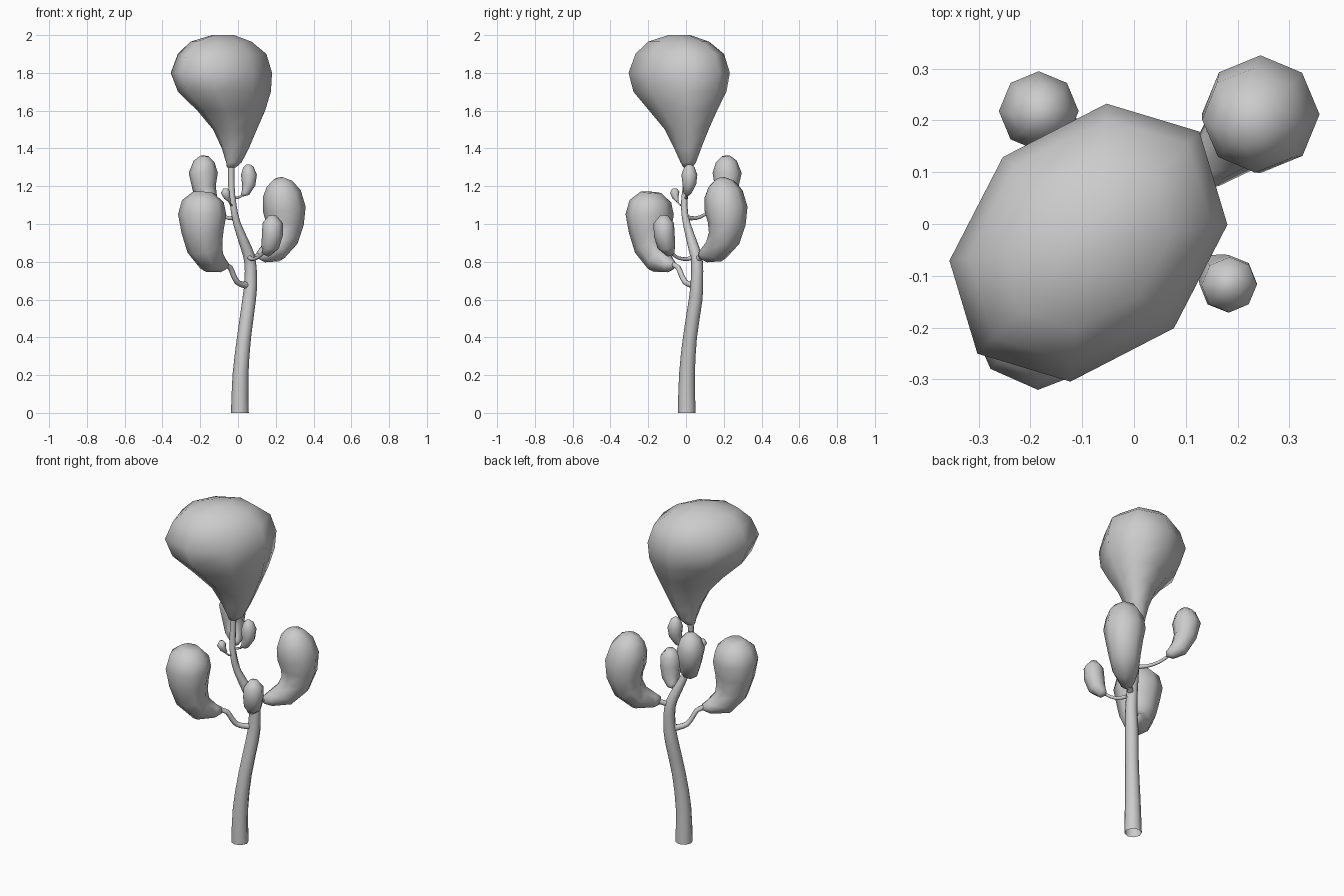
import bpy, bmesh, math
from mathutils import Vector

cube = bpy.data.objects.get("Cube")
if cube:
    bpy.data.objects.remove(cube, do_unlink=True)

grey = bpy.data.materials.new("plain_grey")
grey.use_nodes = True
COLOUR = (0.6, 0.6, 0.6, 1)
grey.diffuse_color = COLOUR
grey.node_tree.nodes["Principled BSDF"].inputs["Base Color"].default_value = COLOUR

UP = Vector((0, 0, 1))


def smoothed(path):
    """Insert a spline point midway between neighbouring stations."""
    pts = [Vector(p) for p in path]
    result = [pts[0]]
    for i in range(len(pts) - 1):
        before, a, b, after = pts[max(i - 1, 0)], pts[i], pts[i + 1], pts[min(i + 2, len(pts) - 1)]
        result += [(a + b) * 0.5625 - (before + after) * 0.0625, b]
    return result


def loft(name, path, heading, sides=8, stretch=(1, 1), level=False, base=True):
    """Skin rings along a path of (x, y, z, radius); stretch is along / across the heading."""
    heading = Vector((*heading, 0)).normalized()
    across = UP.cross(heading)
    points = [Vector(p[:3]) for p in path]
    bm = bmesh.new()
    rings = []
    for i, (point, station) in enumerate(zip(points, path)):
        tangent = points[min(i + 1, len(points) - 1)] - points[max(i - 1, 0)]
        tangent = UP if level else (tangent - across * tangent.dot(across)).normalized()
        along = across.cross(tangent)
        ring = []
        for k in range(sides):
            a = math.tau * k / sides
            offset = along * math.cos(a) * stretch[0] + across * math.sin(a) * stretch[1]
            ring.append(bm.verts.new(point + offset * station[3]))
        rings.append(ring)
    for low, high in zip(rings, rings[1:]):
        for k in range(sides):
            n = (k + 1) % sides
            bm.faces.new((low[k], low[n], high[n], high[k]))
    bm.faces.new(rings[-1])
    if base:
        bm.faces.new(rings[0][::-1])
    bmesh.ops.recalc_face_normals(bm, faces=bm.faces)
    mesh = bpy.data.meshes.new(name)
    bm.to_mesh(mesh)
    bm.free()
    mesh.materials.append(grey)
    obj = bpy.data.objects.new(name, mesh)
    bpy.context.collection.objects.link(obj)
    bpy.ops.object.select_all(action="DESELECT")
    obj.select_set(True)
    bpy.context.view_layer.objects.active = obj
    bpy.ops.object.shade_smooth_by_angle(angle=math.radians(70))


def radial(name, heading, profile, shift=0, **options):
    """Loft a (distance, height, radius) profile in the upright plane of the heading."""
    d = Vector((*heading, 0)).normalized()
    side = UP.cross(d) * shift
    path = [(d.x * u + side.x, d.y * u + side.y, z, r) for u, z, r in profile]
    loft(name, path, heading, **options)


BACK_LEFT, FRONT_RIGHT = (1, 1), (-1, -1)
BACK_RIGHT, FRONT_LEFT = (-1, 1), (1, -1)

# Trunk, open underneath
loft("trunk", smoothed([(.01, .004, 0, .047), (.013, .005, .2, .042), (.032, .021, .4, .037),
                        (.059, .051, .6, .036), (.068, .058, .7, .033), (.064, .058, .8, .031),
                        (.045, .042, .87, .029), (-.005, .004, 1, .02), (-.025, -.01, 1.1, .017),
                        (-.035, 0, 1.2, .017), (-.035, .01, 1.33, .016)]), BACK_LEFT, base=False)

# Main crown
loft("crown", [(-.035, .01, 1.3, .025), (-.022, .012, 1.325, .042), (-.014, .009, 1.4, .074),
               (-.016, .004, 1.5, .12), (-.036, -.015, 1.6, .186), (-.072, -.032, 1.7, .255),
               (-.088, -.036, 1.8, .278), (-.084, -.033, 1.9, .243), (-.09, -.04, 1.965, .168),
               (-.08, -.035, 2, .06)], BACK_LEFT, stretch=(1.09, .84), level=True)

# Large bean-shaped side crowns
radial("back_left_crown", BACK_LEFT,
       [(.135, .835, .022), (.17, .838, .042), (.25, .862, .07), (.308, .925, .086),
        (.328, 1, .1), (.323, 1.08, .114), (.305, 1.16, .102), (.288, 1.212, .07),
        (.278, 1.237, .032)], shift=-.023)
radial("front_right_crown", FRONT_RIGHT,
       [(.09, .785, .018), (.125, .783, .038), (.2, .805, .07), (.25, .875, .09),
        (.267, .96, .105), (.27, 1.05, .12), (.265, 1.12, .104), (.26, 1.167, .052)],
       shift=.002, stretch=(1.03, 1.1))

# Smaller side crowns
radial("back_right_crown", BACK_RIGHT,
       [(.175, 1.087, .014), (.2, 1.09, .032), (.245, 1.122, .051), (.277, 1.19, .062),
        (.284, 1.27, .077), (.278, 1.33, .056), (.274, 1.36, .022)], shift=-.024)
radial("front_left_crown", FRONT_LEFT,
       [(.145, .85, .012), (.165, .852, .029), (.195, .885, .046), (.21, .945, .053),
        (.213, 1.005, .051), (.21, 1.045, .02)], shift=.047, stretch=(1.04, 1.06))
loft("upper_bud", [(.02, .005, 1.152, .008), (.04, .008, 1.165, .022), (.056, .018, 1.21, .036),
                   (.058, .018, 1.26, .042), (.055, .018, 1.3, .028), (.053, .018, 1.315, .01)],
     (1, 0))
loft("tiny_bud", [(-.045, -.045, 1.12, .007), (-.058, -.055, 1.14, .017),
                  (-.066, -.06, 1.168, .025), (-.066, -.06, 1.188, .012)], FRONT_RIGHT)

# Branches from the trunk to each side crown
radial("front_right_branch", FRONT_RIGHT,
       smoothed([(-.09, .675, .022), (-.04, .678, .017), (.005, .692, .015), (.035, .73, .014),
                 (.06, .77, .014), (.11, .79, .014)]))
radial("back_left_branch", BACK_LEFT,
       smoothed([(.07, .815, .02), (.11, .82, .016), (.15, .837, .014), (.2, .85, .014)]),
       shift=-.01)
loft("front_left_branch",
     smoothed([(.055, .045, .83, .014), (.07, .01, .815, .011), (.1, -.04, .82, .009),
               (.13, -.075, .845, .009), (.15, -.09, .87, .009)]), FRONT_LEFT)
loft("back_right_branch",
     smoothed([(-.01, .005, 1.035, .013), (-.045, .05, 1.03, .01),
               (-.09, .1, 1.05, .009), (-.13, .14, 1.09, .009)]), BACK_RIGHT)
loft("upper_twig", [(-.03, -.005, 1.14, .008), (-.005, 0, 1.138, .007),
                    (.015, .004, 1.146, .006), (.035, .008, 1.165, .006)], (1, 0), sides=6)
loft("tiny_twig", [(-.025, -.01, 1.1, .007), (-.038, -.03, 1.1, .005),
                   (-.045, -.044, 1.115, .005), (-.055, -.052, 1.135, .005)],
     FRONT_RIGHT, sides=6)
